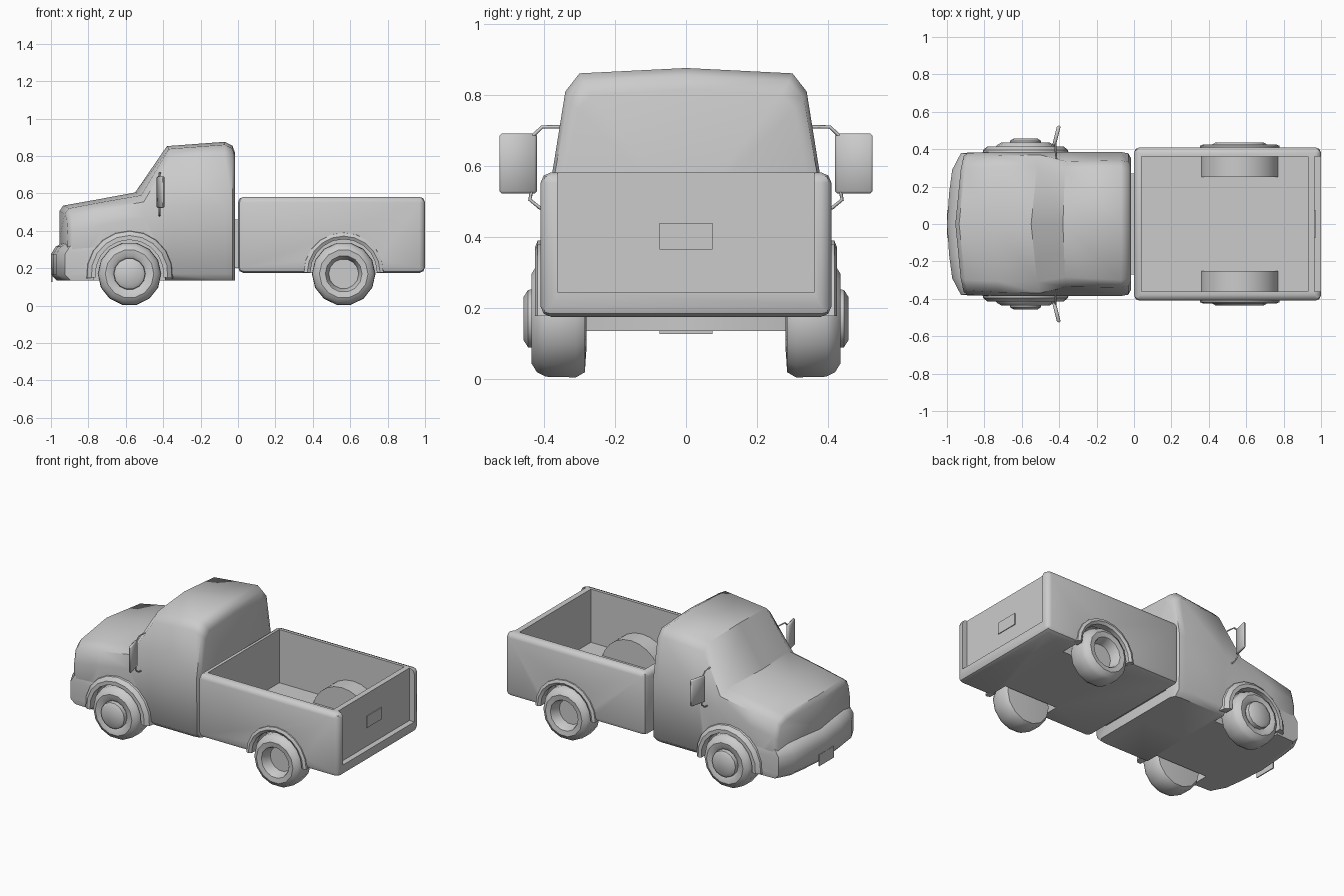
import bpy, bmesh, math

if "Cube" in bpy.data.objects:
    bpy.data.objects.remove(bpy.data.objects["Cube"])


def finish(name, bm, angle=45, mirror=False):
    bmesh.ops.recalc_face_normals(bm, faces=bm.faces)
    me = bpy.data.meshes.new(name)
    bm.to_mesh(me)
    bm.free()
    ob = bpy.data.objects.new(name, me)
    bpy.context.collection.objects.link(ob)
    if mirror:
        m = ob.modifiers.new("mirror", 'MIRROR')
        m.use_axis = (False, True, False)
        m.use_mirror_merge = False
        apply_mods(ob)
    smooth(ob, angle)
    return ob


def activate(ob):
    bpy.ops.object.select_all(action='DESELECT')
    ob.select_set(True)
    bpy.context.view_layer.objects.active = ob


def apply_mods(ob):
    activate(ob)
    for m in list(ob.modifiers):
        bpy.ops.object.modifier_apply(modifier=m.name)


def smooth(ob, angle):
    activate(ob)
    bpy.ops.object.shade_smooth_by_angle(angle=math.radians(angle))


def box(name, x, y, z, bevel=0, mirror=False, segs=2):
    bm = bmesh.new()
    bmesh.ops.create_cube(bm, size=1)
    for v in bm.verts:
        for i, (a, b) in enumerate((x, y, z)):
            v.co[i] = a if v.co[i] < 0 else b
    if bevel:
        bmesh.ops.bevel(bm, geom=bm.edges[:], offset=bevel, segments=segs, profile=0.5, affect='EDGES')
    return finish(name, bm, 45, mirror)


def cut(ob, cutter, angle=45):
    m = ob.modifiers.new("cut", 'BOOLEAN')
    m.operation, m.object, m.solver = 'DIFFERENCE', cutter, 'EXACT'
    apply_mods(ob)
    smooth(ob, angle)


def loft(name, rings, angle=45, caps=None):
    """Closed rings of equal length joined in order; ends closed by fans."""
    bm = bmesh.new()
    rows = [[bm.verts.new(p) for p in r] for r in rings]
    n = len(rows[0])
    for a, b in zip(rows, rows[1:]):
        for i in range(n):
            j = (i + 1) % n
            bm.faces.new((a[i], a[j], b[j], b[i]))
    for row, c in zip((rows[0], rows[-1]), caps):
        cv = bm.verts.new(c)
        for i in range(n):
            bm.faces.new((row[i], row[(i + 1) % n], cv))
    return finish(name, bm, angle)


def lathe(name, prof, cx, cz, n=14, arc=None, angle=35):
    """Revolve (radius, y) points about a y-parallel axis, both truck sides.
    With arc=(start, end) degrees the profile is a closed section."""
    bm = bmesh.new()
    a0, a1 = arc or (0, 360)
    rows = []
    for k in range(n + (1 if arc else 0)):
        t = math.radians(a0 + (a1 - a0) * k / n)
        rows.append([bm.verts.new((cx + r * math.cos(t), y, cz + r * math.sin(t))) for r, y in prof])
    m = len(prof)
    for k in range(n):
        a, b = rows[k], rows[(k + 1) % len(rows)]
        for i in range(m if arc else m - 1):
            j = (i + 1) % m
            bm.faces.new((a[i], a[j], b[j], b[i]))
    if arc:
        bm.faces.new(rows[0])
        bm.faces.new(rows[-1])
    else:
        for i in (0, -1):
            bm.faces.new([r[i] for r in rows])
    return finish(name, bm, angle, True)


FX, RX, AZ = -0.58, 0.565, 0.17

# Cab: cross-sections along x (x, roof z, roof half width, shoulder z, shoulder width, belt z, belt width, bend)
stations = [
    (-0.955, 0.505, 0.29, 0.465, 0.34, 0.38, 0.365, 0.05),
    (-0.935, 0.535, 0.30, 0.485, 0.355, 0.40, 0.38, 0.05),
    (-0.75, 0.568, 0.305, 0.515, 0.365, 0.43, 0.385, 0.03),
    (-0.55, 0.605, 0.31, 0.555, 0.37, 0.47, 0.385, 0.05),
    (-0.38, 0.853, 0.285, 0.79, 0.335, 0.53, 0.385, 0.02),
    (-0.07, 0.876, 0.30, 0.81, 0.34, 0.53, 0.385, 0),
    (-0.03, 0.855, 0.29, 0.79, 0.332, 0.53, 0.378, 0),
    (-0.015, 0.815, 0.265, 0.76, 0.305, 0.52, 0.35, 0),
]
rings = []
for x, zt, wt, zs, ws, zb, wb, bend in stations:
    half = [(wb - 0.04, 0.135), (wb - 0.005, 0.17), (wb, zb), (ws, zs), (wt, zt - 0.015)]
    loop = [(0, 0.135)] + half + [(0, zt)] + [(-y, z) for y, z in reversed(half)]
    rings.append([(x + bend * (y / 0.385) ** 2, y, z) for y, z in loop])
cab = loft("cab", rings, 50, [(-0.955, 0, 0.35), (-0.015, 0, 0.45)])

# Front bumper wrapping round the nose
plan = [(-1, 0), (-0.988, 0.17), (-0.972, 0.29), (-0.925, 0.38), (-0.76, 0.385)]
plan = [(x, -y) for x, y in reversed(plan[1:])] + plan
levels = [(0.135, 0.03), (0.165, 0.0), (0.275, 0.0), (0.315, 0.025), (0.335, 0.06)]
bumper = loft("front_bumper", [[(x + d * (x < -0.8), y * (1 - d * 0.4), z) for x, y in plan] for z, d in levels],
              45, [(-0.85, 0, 0.135), (-0.85, 0, 0.335)])

# Load bed hollowed out, with the tailgate recessed between the side ends
bed = box("load_bed", (0.0, 1.0), (-0.41, 0.41), (0.175, 0.582), 0.03)
for i, (x, z0) in enumerate((((0.04, 0.93), 0.24), ((0.965, 1.1), 0.245))):
    c = box("bed_cutter", x, (-0.362, 0.362), (z0, 0.8))
    cut(bed, c)
    bpy.data.objects.remove(c)

# Wheel boxes standing inside the bed
wells = lathe("bed_wheel_box", [(0, 0.25), (0.215, 0.25), (0.215, 0.38), (0, 0.38)], RX, 0.176, 12, (0, 180))

# Wheel openings cut from the bodywork
for cx, targets in ((FX, (cab, bumper)), (RX, (bed, wells))):
    c = lathe("wheel_cutter", [(0.195, 0.262), (0.195, 0.6)], cx, AZ, 16)
    for ob in targets:
        cut(ob, c)
    bpy.data.objects.remove(c)

# Arch flares
lathe("front_arch_flare", [(0.235, 0.36), (0.228, 0.395), (0.205, 0.415), (0.182, 0.415), (0.182, 0.36)],
      FX, AZ, 10, (-6, 186), 30)
lathe("rear_arch_flare", [(0.215, 0.37), (0.213, 0.418), (0.195, 0.425), (0.178, 0.415), (0.178, 0.37)],
      RX, 0.177, 10, (0, 180), 30)

# Wheels: domed hubs in front, dished rims behind
tyre = [(0.098, 0.43), (0.13, 0.435), (0.155, 0.42), (0.168, 0.395), (0.17, 0.31), (0.155, 0.285), (0.08, 0.28)]
lathe("front_wheel", [(0.062, 0.458), (0.083, 0.445), (0.085, 0.42)] + tyre, FX, AZ, 14)
lathe("rear_wheel", [(0.08, 0.365), (0.092, 0.42)] + tyre, RX, AZ, 14)

# Frame link between cab and bed
box("frame_link", (-0.04, 0.02), (-0.27, 0.27), (0.2, 0.46))

# Plates on the nose and tailgate
box("front_plate", (-1.0, -0.993), (-0.075, 0.075), (0.127, 0.2))
box("rear_plate", (0.96, 0.97), (-0.075, 0.075), (0.365, 0.44))

# Side mirrors, angled outward
mirrors = box("side_mirror", (-0.43, -0.41), (0.42, 0.526), (0.522, 0.692), 0.007, True, 1)
for v in mirrors.data.vertices:
    v.co.x += 0.25 * (abs(v.co.y) - 0.45)

# Mirror brackets
for nm, pts in (("upper_bracket", [(-0.415, 0.35, 0.71), (-0.42, 0.405, 0.71), (-0.42, 0.432, 0.685)]),
                ("lower_bracket", [(-0.42, 0.435, 0.53), (-0.42, 0.44, 0.505), (-0.42, 0.412, 0.482),
                                   (-0.42, 0.37, 0.478)])):
    for s, side in ((1, "left"), (-1, "right")):
        cu = bpy.data.curves.new(nm, 'CURVE')
        cu.dimensions, cu.bevel_depth, cu.bevel_resolution = '3D', 0.005, 0
        cu.use_fill_caps = True
        sp = cu.splines.new('POLY')
        sp.points.add(len(pts) - 1)
        for p, (x, y, z) in zip(sp.points, pts):
            p.co = (x, s * y, z, 1)
        ob = bpy.data.objects.new(side + "_" + nm, cu)
        bpy.context.collection.objects.link(ob)
